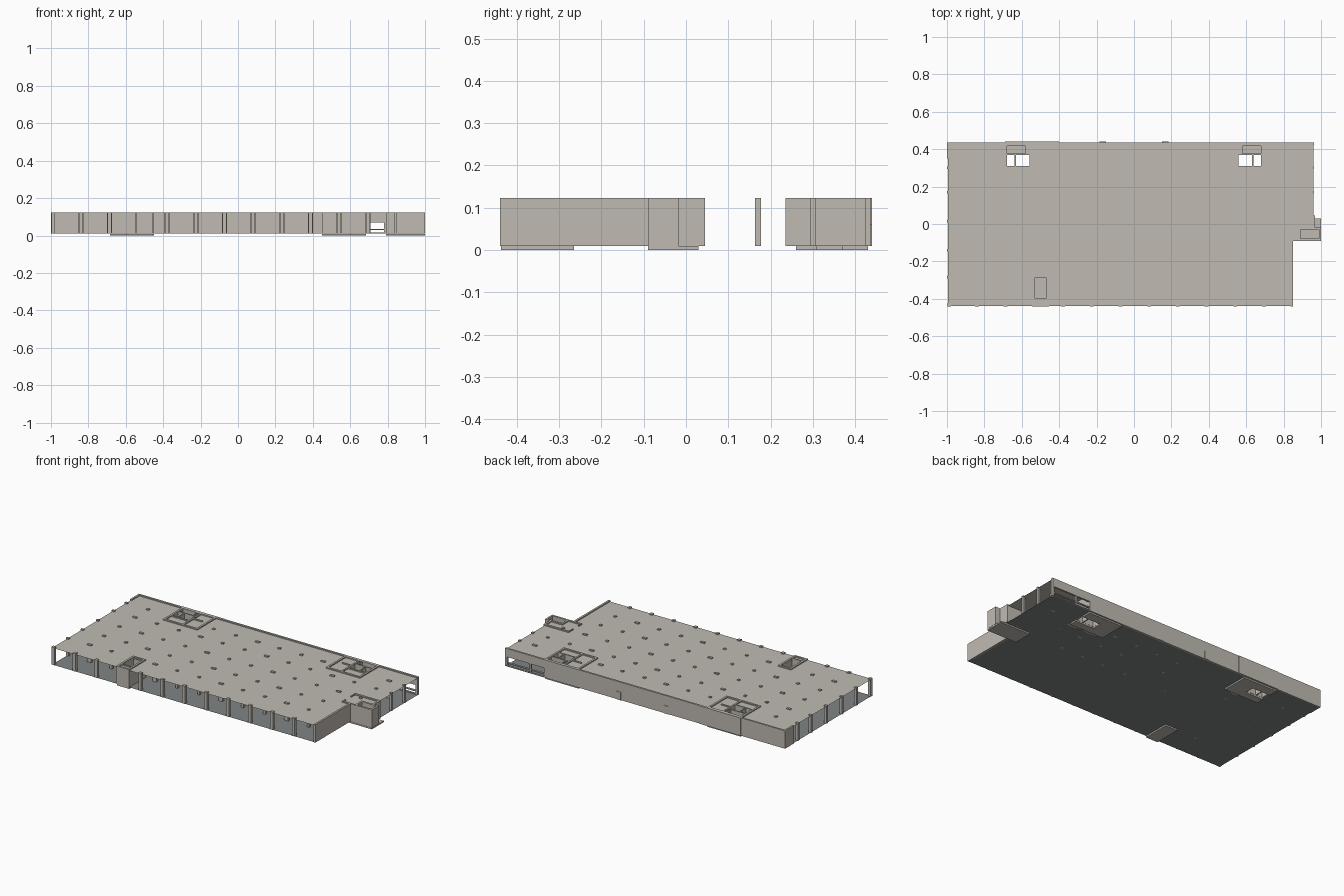
import bpy
import bmesh

old = bpy.data.objects.get("Cube")
if old:
    bpy.data.objects.remove(old, do_unlink=True)


def make_material(name, rgb):
    mat = bpy.data.materials.new(name)
    mat.use_nodes = True
    mat.diffuse_color = (*rgb, 1)
    mat.node_tree.nodes["Principled BSDF"].inputs["Base Color"].default_value = (*rgb, 1)
    return mat


concrete = make_material("warm concrete", (0.53, 0.50, 0.45))
floor_grey = make_material("floor grey", (0.215, 0.235, 0.24))

BASE, DECK, TOP = 0.01, 0.116, 0.123   # floor, upper deck and wall top heights
T = 0.012                              # wall thickness


def finish(name, bm, mat):
    mesh = bpy.data.meshes.new(name)
    bm.to_mesh(mesh)
    bm.free()
    mesh.materials.append(mat)
    obj = bpy.data.objects.new(name, mesh)
    bpy.context.collection.objects.link(obj)
    return obj


def add_box(bm, x0, x1, y0, y1, z0=BASE, z1=TOP):
    verts = bmesh.ops.create_cube(bm, size=1)["verts"]
    bmesh.ops.scale(bm, vec=(x1 - x0, y1 - y0, z1 - z0), verts=verts)
    bmesh.ops.translate(bm, vec=((x0 + x1) / 2, (y0 + y1) / 2, (z0 + z1) / 2), verts=verts)


def boxes(name, items, mat=concrete):
    bm = bmesh.new()
    for item in items:
        add_box(bm, *item)
    return finish(name, bm, mat)


def ring(x0, x1, y0, y1):
    """Four walls around a rectangle."""
    return [(x0, x1, y0, y0 + T), (x0, x1, y1 - T, y1),
            (x0, x0 + T, y0 + T, y1 - T), (x1 - T, x1, y0 + T, y1 - T)]


def mirrored(items):
    return items + [(-b, -a, *rest) for a, b, *rest in items]


def inside(x, y, rects):
    return any(a < x < b and c < y < d for a, b, c, d in rects)


def sheet(name, z, areas, holes, mat):
    """Thin horizontal sheet covering the areas, minus the holes."""
    xs = sorted({v for r in areas + holes for v in r[:2]})
    ys = sorted({v for r in areas + holes for v in r[2:]})
    bm = bmesh.new()
    grid = {(x, y): bm.verts.new((x, y, z)) for x in xs for y in ys}
    for x0, x1 in zip(xs, xs[1:]):
        for y0, y1 in zip(ys, ys[1:]):
            cx, cy = (x0 + x1) / 2, (y0 + y1) / 2
            if inside(cx, cy, areas) and not inside(cx, cy, holes):
                bm.faces.new([grid[p] for p in ((x0, y0), (x1, y0), (x1, y1), (x0, y1))])
    bmesh.ops.delete(bm, geom=[v for v in bm.verts if not v.link_faces], context="VERTS")
    return finish(name, bm, mat)


# Floor and upper deck, pierced by the stair and lift shafts
plan = [(-0.995, 0.85, -0.438, 0.43), (0.85, 0.96, -0.085, 0.43)]
stairs = mirrored([(0.56, 0.685, 0.31, 0.37)])
lifts = mirrored([(0.58, 0.685, 0.37, 0.425)])
shafts = stairs + lifts + [(-0.532, -0.468, -0.395, -0.29), (0.888, 0.96, -0.085, -0.028)]
sheet("floor", BASE, plan, shafts, floor_grey)
sheet("upper_deck", DECK, plan, shafts, concrete)

# Sunken bases under the cores
boxes("core_bases", mirrored([
    (0.45, 0.56, 0.26, 0.43, 0, 0.009),
    (0.56, 0.685, 0.26, 0.31, 0, 0.009),
    (0.56, 0.685, 0.37, 0.43, 0, 0.009)]))
boxes("front_core_base", [(-0.54, -0.455, -0.438, -0.265, 0, 0.009)])
boxes("side_tower_base", [(0.79, 1.0, -0.09, 0.03, 0, 0.009)])

# Stair cores at the back
core = ring(0.45, 0.69, 0.235, 0.43) + [
    (0.55, 0.56, 0.247, 0.418), (0.56, 0.678, 0.37, 0.377),
    (0.56, 0.678, 0.302, 0.31), (0.632, 0.638, 0.31, 0.37),
    (0.573, 0.58, 0.377, 0.418), (0.49, 0.55, 0.34, 0.348)]
boxes("stair_core_walls", mirrored(core))

# Front core and side tower
boxes("front_core_walls", ring(-0.545, -0.455, -0.44, -0.27)
      + [(-0.533, -0.467, -0.402, -0.395)])
boxes("side_tower_walls", ring(0.878, 1.0, -0.09, -0.018) + [
    (0.79, 0.878, -0.09, -0.08), (0.79, 0.797, -0.08, -0.06),
    (0.79, 0.797, -0.005, 0.03), (0.79, 0.96, 0.033, 0.045),
    (0.955, 0.967, -0.018, 0.045)])

# Outer walls
boxes("back_wall", [(-1.0, 0.69, 0.425, 0.437), (-0.69, -0.4, 0.437, 0.44)])
boxes("left_wall", [(0.838, 0.85, -0.44, -0.09)])
boxes("right_back_corner_wall", [(-1.0, -0.988, 0.35, 0.425)])

# Open bay at the back corner: curb, rail and lintel
boxes("back_bay_rails", [(0.69, 0.96, 0.425, 0.437, z0, z1)
                         for z0, z1 in ((BASE, 0.015), (0.029, 0.035), (0.07, TOP))]
      + [(0.78, 0.79, 0.425, 0.437, 0.015, 0.07)])

# Shallow door leaves on the back wall
boxes("back_doors", [(x, x + 0.035, 0.437, 0.44, BASE, 0.06)
                     for x in (-0.185, 0.15)])

# Regular column grid
cols_x = [-0.84 + 0.1535 * i for i in range(12)]
rows_y = [-0.285, -0.14, 0.015, 0.17, 0.3]
cores = mirrored([(0.43, 0.71, 0.22, 0.44)]) + [
    (-0.57, -0.43, -0.44, -0.25), (0.79, 1.0, -0.44, -0.01)]
columns = []
for i, x in enumerate(cols_x):
    for j, y in enumerate(rows_y):
        if not inside(x, y, cores):
            half = 0.014 if (i + j) % 3 == 0 else 0.008
            columns.append((x - half, x + half, y - 0.007, y + 0.007))
boxes("inner_columns", columns)

# Edge columns along the open sides
boxes("front_columns", [(x - 0.01, x + 0.01, -0.44, -0.422)
                        for x in [-0.988] + cols_x[:-1] if not inside(x, -0.43, cores)])
boxes("right_columns", [(-1.0, -0.982, y - 0.007, y + 0.007) for y in rows_y])
boxes("left_columns", [(0.948, 0.962, y - 0.007, y + 0.007) for y in (0.17, 0.3, 0.43)])
